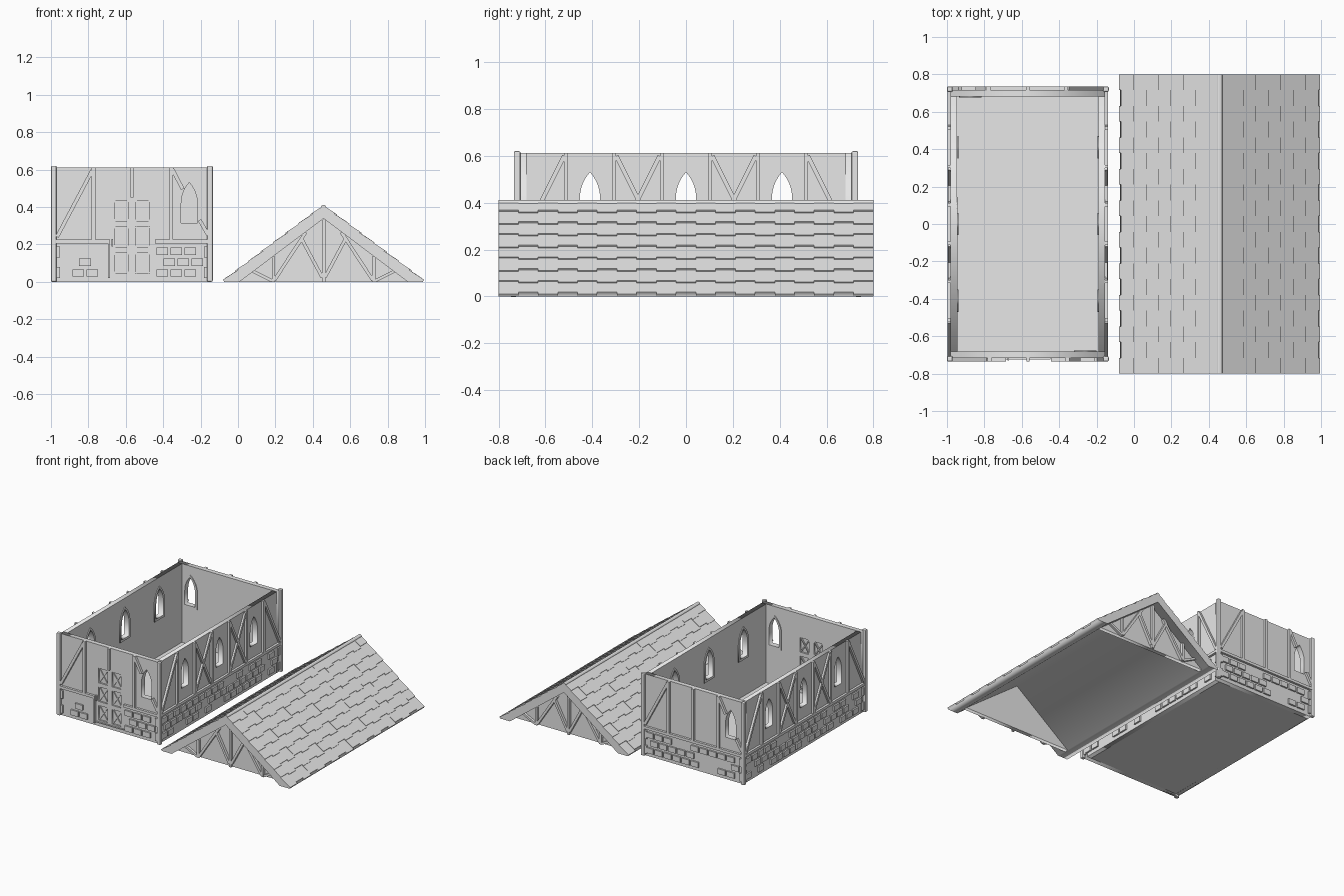
import bpy, bmesh, math, random
from mathutils import Matrix, Vector

random.seed(4)
cube = bpy.data.objects.get("Cube")
if cube:
    bpy.data.objects.remove(cube, do_unlink=True)

grey = bpy.data.materials.new("plain grey")
grey.use_nodes = True
grey.diffuse_color = (0.8, 0.8, 0.8, 1)
grey.node_tree.nodes["Principled BSDF"].inputs["Base Color"].default_value = (0.8, 0.8, 0.8, 1)

HOUSE_X, HALF_X, HALF_Y, WALL = -0.5675, 0.4125, 0.717, 0.035
TOP, RAIL = 0.612, 0.215
ROOF_X, ROOF_HALF, ROOF_H = 0.4575, 0.533, 0.40
T = Matrix.Translation


def side(cx, turn, half):
    """Wall space: x along the wall, y up, z outward."""
    return (T((cx, 0, 0)) @ Matrix.Rotation(math.radians(turn), 4, 'Z')
            @ T((0, -half, 0)) @ Matrix.Rotation(math.pi / 2, 4, 'X'))


def add(name, mesh):
    ob = bpy.data.objects.new(name, mesh)
    bpy.context.collection.objects.link(ob)
    mesh.materials.clear()
    mesh.materials.append(grey)
    return ob


def finish(name, bm):
    mesh = bpy.data.meshes.new(name)
    bm.to_mesh(mesh)
    bm.free()
    return add(name, mesh)


def panel(name, m, thick, loops):
    """Flat plate with holes, its outer face on the wall plane."""
    curve = bpy.data.curves.new(name, 'CURVE')
    curve.dimensions, curve.fill_mode, curve.extrude = '2D', 'BOTH', thick / 2
    for pts in loops:
        sp = curve.splines.new('POLY')
        sp.points.add(len(pts) - 1)
        for p, (u, v) in zip(sp.points, pts):
            p.co = (u, v, 0, 1)
        sp.use_cyclic_u = True
    tmp = bpy.data.objects.new("profile", curve)
    bpy.context.collection.objects.link(tmp)
    dg = bpy.context.evaluated_depsgraph_get()
    mesh = bpy.data.meshes.new_from_object(tmp.evaluated_get(dg))
    bpy.data.objects.remove(tmp, do_unlink=True)
    mesh.transform(m @ T((0, 0, -thick / 2)))
    return add(name, mesh)


def rect(u0, u1, v0, v1):
    return [(u0, v0), (u1, v0), (u1, v1), (u0, v1)]


def arch(u, grow=0.0):
    """Pointed window outline."""
    w, h, spring, base = 0.043 + grow, 0.11 + grow, 0.42, 0.315 - grow
    k = (h * h - w * w) / (2 * w)
    end = math.acos(k / (w + k))
    arc = [((w + k) * math.cos(end * i / 6) - k, spring + (w + k) * math.sin(end * i / 6))
           for i in range(7)]
    return ([(u - w, base), (u + w, base)] + [(u + x, v) for x, v in arc]
            + [(u - x, v) for x, v in arc[-2::-1]])


def bar(bm, m, a, b, width=0.02, depth=0.017):
    a, b = Vector(a), Vector(b)
    d, c = b - a, (a + b) / 2
    bmesh.ops.create_cube(bm, size=1, matrix=m @ T((c.x, c.y, depth / 2 - 0.002))
                          @ Matrix.Rotation(math.atan2(d.y, d.x), 4, 'Z')
                          @ Matrix.Diagonal((d.length, width, depth + 0.004, 1)))


front, right, back, left = (side(HOUSE_X, t, h) for t, h in
                            ((0, HALF_Y), (90, HALF_X), (180, HALF_Y), (270, HALF_X)))
END_WIN, SIDE_WINS = 0.307, (-0.41, 0, 0.41)
panes = [(u, v) for u in (-0.057, 0.057) for v in (0.1, 0.24, 0.38)]

# Walls with window openings and a panelled door
pane_holes = [rect(u - 0.037, u + 0.037, v - 0.055, v + 0.055) for u, v in panes]
end_rect = rect(-HALF_X, HALF_X, 0, TOP)
inner_y = HALF_Y - WALL
panel("front_wall", front, WALL, [end_rect, arch(END_WIN)] + pane_holes)
panel("back_wall", back, WALL, [end_rect, arch(END_WIN)])
for name, m in (("right_wall", right), ("left_wall", left)):
    panel(name, m, WALL, [rect(-inner_y, inner_y, 0, TOP)] + [arch(u) for u in SIDE_WINS])
panel("door_panel", front @ T((0, 0, -0.012)), 0.01, [rect(-0.11, 0.11, 0.03, 0.45)])

# Thin frames around the windows on the inside
for name, m, wins in (("front", front, [END_WIN]), ("back", back, [END_WIN]),
                      ("right", right, SIDE_WINS), ("left", left, SIDE_WINS)):
    for u in wins:
        panel(name + "_window_frame", m @ T((0, 0, -WALL)), 0.006, [arch(u, 0.017), arch(u)])

# Floor
bm = bmesh.new()
bmesh.ops.create_cube(bm, size=1, matrix=T((HOUSE_X, 0, 0.01))
                      @ Matrix.Diagonal((2 * HALF_X - 0.01, 2 * HALF_Y - 0.01, 0.02, 1)))
finish("floor", bm)

# Corner posts
bm = bmesh.new()
for sx in (-1, 1):
    for sy in (-1, 1):
        bmesh.ops.create_cube(bm, size=1, matrix=T((HOUSE_X + sx * (HALF_X + 0.005),
                              sy * (HALF_Y + 0.004), 0.31)) @ Matrix.Diagonal((0.03, 0.028, 0.62, 1)))
posts = finish("corner_posts", bm)
bevel = posts.modifiers.new("soft edges", 'BEVEL')
bevel.width, bevel.segments = 0.006, 2

# Timber framing on the end walls
for name, m in (("front_timbers", front), ("back_timbers", back)):
    bm = bmesh.new()
    for u in (-0.205, 0.21):
        bar(bm, m, (u, RAIL), (u, TOP))
    bar(bm, m, (-0.40, 0.24), (-0.212, 0.595))
    bar(bm, m, (0.215, 0.605), (0.272, 0.495))
    bar(bm, m, (0.362, 0.33), (0.408, 0.25))
    if m is front:
        bar(bm, m, (0, 0.45), (0, TOP), 0.016)
        bar(bm, m, (-0.41, RAIL), (-0.125, RAIL))
        bar(bm, m, (0.125, RAIL), (0.41, RAIL))
    else:
        bar(bm, m, (0, RAIL), (0, TOP))
        bar(bm, m, (-0.41, RAIL), (0.41, RAIL))
    finish(name, bm)

# Timber framing on the long walls: rail, posts, crosses and end braces
for name, m in (("right_timbers", right), ("left_timbers", left)):
    bm = bmesh.new()
    bar(bm, m, (-HALF_Y, RAIL), (HALF_Y, RAIL))
    for s in (-1, 1):
        for u in (0.1025, 0.3075, 0.5125):
            bar(bm, m, (s * u, RAIL), (s * u, TOP), 0.018)
        bar(bm, m, (s * 0.112, 0.6), (s * 0.298, 0.23), 0.018, 0.015)
        bar(bm, m, (s * 0.298, 0.6), (s * 0.112, 0.23), 0.018, 0.014)
        bar(bm, m, (s * 0.52, 0.6), (s * 0.705, 0.23), 0.018)
    finish(name, bm)

# Door trim: frame, sill, handle and crossed pane bars
bm = bmesh.new()
bar(bm, front, (-0.122, 0.02), (-0.122, 0.225), 0.012)
bar(bm, front, (-0.12, 0.03), (0.12, 0.03), 0.008, 0.008)
bar(bm, front, (-0.105, 0.19), (-0.105, 0.23), 0.01, 0.012)
for u, v in panes:
    for s in (-1, 1):
        bar(bm, front @ T((0, 0, -0.029)), (u - 0.036, v - s * 0.054), (u + 0.036, v + s * 0.054), 0.008, 0.024)
finish("door_trim", bm)

# Raised stone courses under the rail
def stones(name, m, half, keep):
    bm = bmesh.new()
    for row, v in enumerate((0.047, 0.105, 0.163)):
        u = -half + 0.05 + 0.037 * (row % 2)
        while u < half - 0.04:
            if keep(u, row):
                bar(bm, m, (u - 0.031, v), (u + 0.031, v), 0.04, 0.012)
            u += 0.075
    for s in (-1, 1):
        for v in (0.05, 0.16):
            bar(bm, m, (s * (half - 0.018), v - 0.03), (s * (half - 0.018), v + 0.03), 0.02, 0.012)
    finish(name, bm)


def most(u, row):
    return random.random() < 0.78


def beside_door(u, row):
    return u > 0.14 or (row < 2 and -0.30 < u < -0.15 - 0.05 * row)


stones("front_stones", front, HALF_X, beside_door)
stones("back_stones", back, HALF_X, most)
stones("right_stones", right, HALF_Y, most)
stones("left_stones", left, HALF_Y, most)

# Roof shell, open underneath
panel("roof_shell", side(ROOF_X, 0, 0.8), 1.6,
      [[(-ROOF_HALF, 0), (0, ROOF_H), (ROOF_HALF, 0), (0.45, 0), (0, 0.338), (-0.45, 0)]])

# Recessed gables with trusses
for name, turn in (("front_gable", 0), ("back_gable", 180)):
    m = side(ROOF_X, turn, 0.73)
    panel(name, m, 0.03, [[(-0.455, 0), (0.455, 0), (0, 0.342)]])
    bm = bmesh.new()
    bar(bm, m, (0, 0), (0, 0.335), 0.018, 0.02)
    for s in (-1, 1):
        bar(bm, m, (s * 0.262, 0.01), (s * 0.095, 0.265), 0.018, 0.02)
        bar(bm, m, (s * 0.115, 0.225), (s * 0.008, 0.025), 0.018, 0.02)
        bar(bm, m, (s * 0.268, 0), (s * 0.268, 0.135), 0.018, 0.02)
        bar(bm, m, (s * 0.385, 0.06), (s * 0.275, 0.005), 0.016, 0.018)
    finish(name + "_truss", bm)

# Overlapping shingles on both slopes
slope = math.hypot(ROOF_HALF, ROOF_H)
cols, rows = 19, 8
width, pitch = 1.6 / cols, slope / rows
for name, s in (("right_shingles", 1), ("left_shingles", -1)):
    up = Vector((-s * ROOF_HALF, 0, ROOF_H)).normalized()
    out = Vector((s * ROOF_H, 0, ROOF_HALF)).normalized()
    axes = Matrix((up, out.cross(up), out)).transposed().to_4x4()
    base = T((ROOF_X + s * ROOF_HALF, 0, 0)) @ axes
    bm = bmesh.new()
    for r in range(rows):
        for c in range(cols):
            start = r * pitch + 0.002 + 0.013 * ((r + c) % 2)
            length = min(0.097, slope - start)
            bmesh.ops.create_cube(bm, size=1, matrix=base
                                  @ T((start + length / 2, (c + 0.5) * width - 0.8, 0.0025))
                                  @ Matrix.Rotation(0.07, 4, 'Y')
                                  @ Matrix.Diagonal((length, width, 0.012, 1)))
    finish(name, bm)

# Rounded ridge
bm = bmesh.new()
bmesh.ops.create_cone(bm, cap_ends=True, segments=12, radius1=0.015, radius2=0.015, depth=1.6,
                      matrix=T((ROOF_X, 0, ROOF_H - 0.004)) @ Matrix.Rotation(math.pi / 2, 4, 'X'))
finish("roof_ridge", bm)
